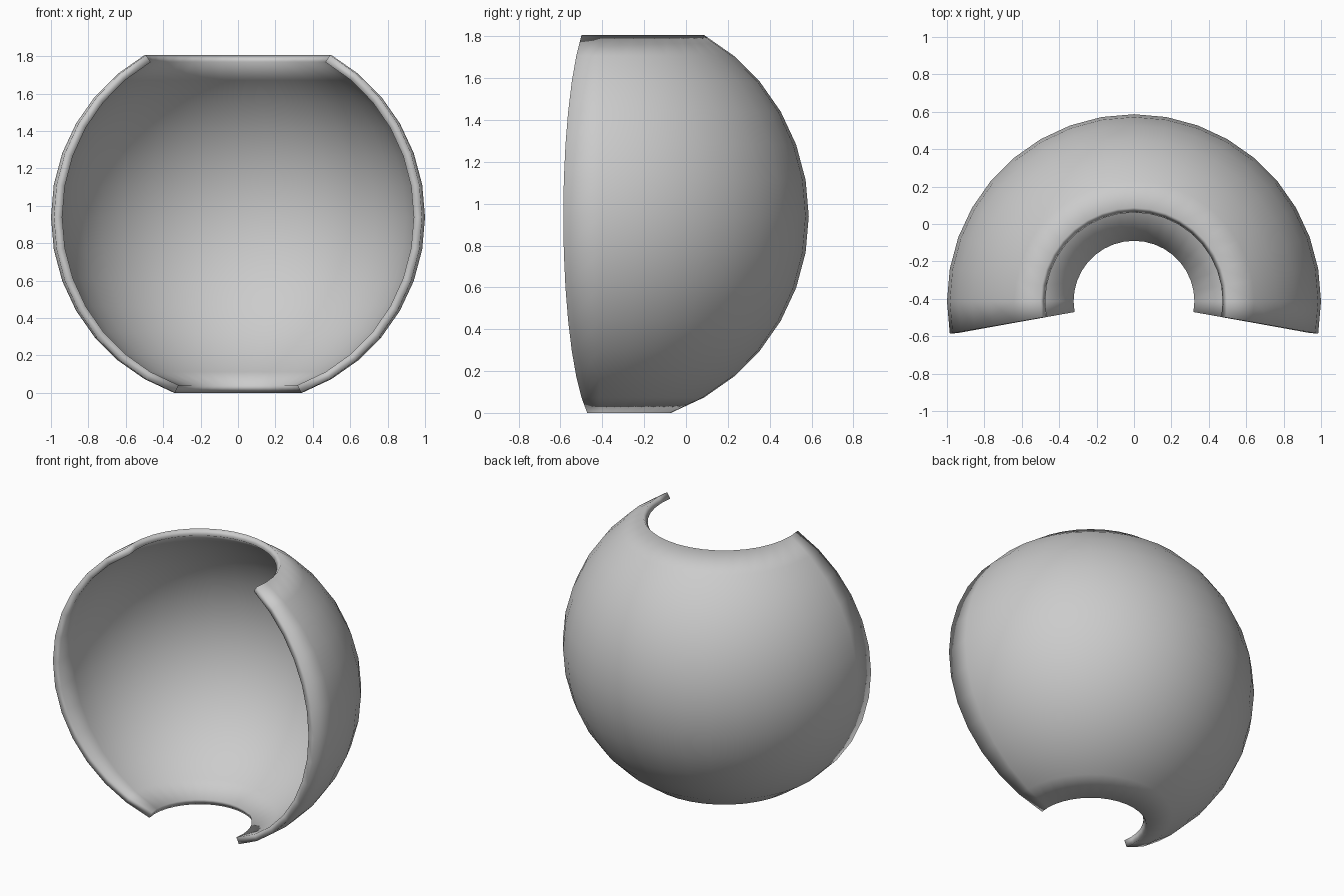
import bpy, bmesh
from math import sin, cos, radians

if "Cube" in bpy.data.objects:
    bpy.data.objects.remove(bpy.data.objects["Cube"])

R = 1.0
CENTRE = (0.0, -0.413, 0.94)
THICK = 0.045
LAT = range(-70, 61, 10)      # bottom opening to top opening
LON = range(-10, 191, 10)     # 200 degree sweep round the back

# Curved shell: partial sphere surface
bm = bmesh.new()
grid = [[bm.verts.new((R * cos(radians(a)) * cos(radians(o)),
                       R * cos(radians(a)) * sin(radians(o)),
                       R * sin(radians(a)))) for o in LON] for a in LAT]
for lower, upper in zip(grid, grid[1:]):
    for i in range(len(LON) - 1):
        bm.faces.new((lower[i], lower[i + 1], upper[i + 1], upper[i]))
for f in bm.faces:
    f.smooth = True
mesh = bpy.data.meshes.new("curved_shell")
bm.to_mesh(mesh)
bm.free()
shell = bpy.data.objects.new("curved_shell", mesh)
shell.location = CENTRE
bpy.context.collection.objects.link(shell)

# Wall thickness, inward from the outer surface
wall = shell.modifiers.new("wall", 'SOLIDIFY')
wall.thickness = THICK
wall.offset = -1
